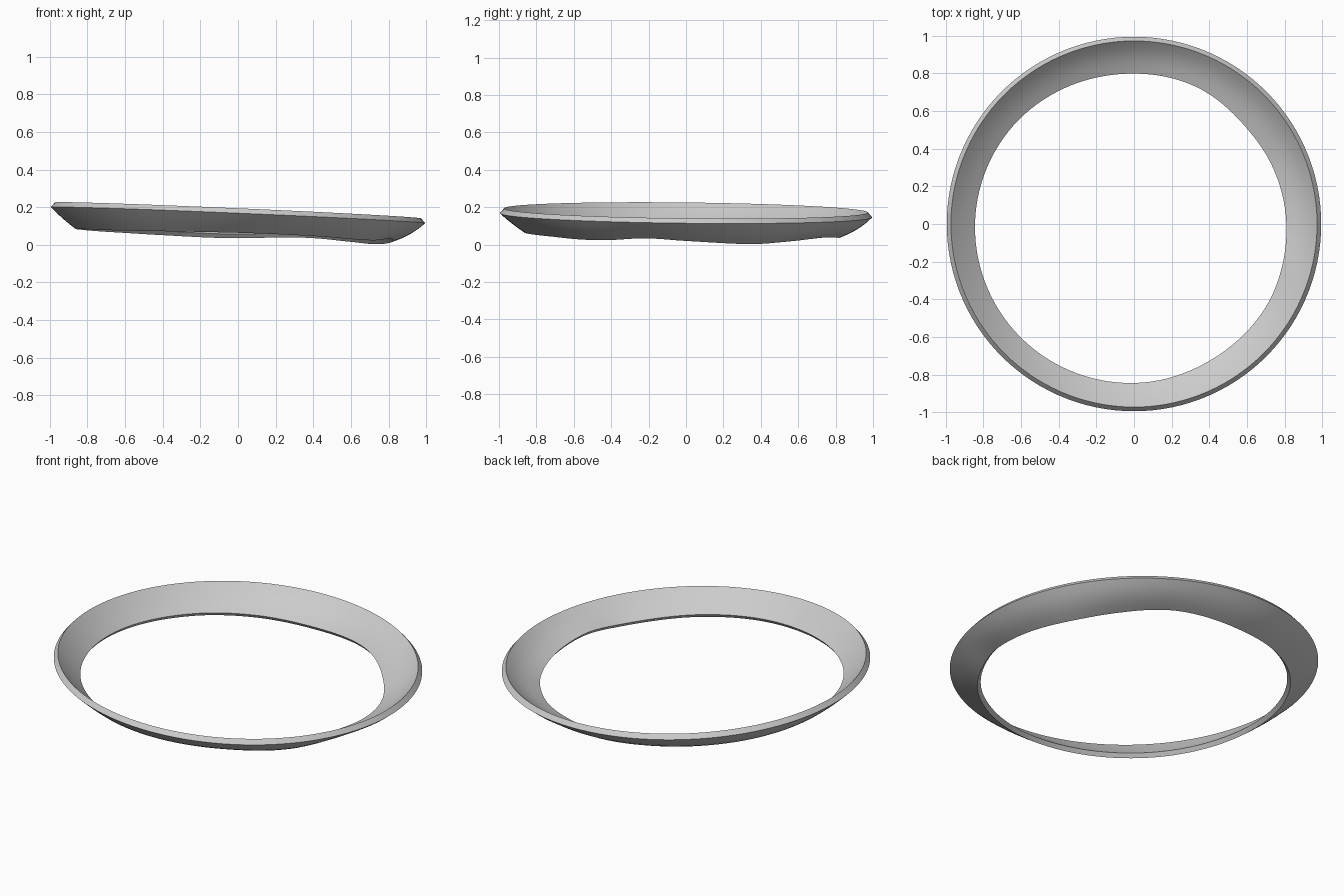
import bpy, bmesh, math

if "Cube" in bpy.data.objects:
    bpy.data.objects.remove(bpy.data.objects["Cube"])

SEG = 120
# Lower edge by angle: (degrees, inner radius, bottom height)
LOWER = [(0, .81, .02), (25, .795, .003), (42, .786, .016), (65, .80, .038),
         (95, .80, .036), (120, .813, .052), (140, .827, .066), (180, .845, .084),
         (225, .852, .076), (270, .845, .064), (300, .83, .045), (318, .828, .028),
         (330, .827, .024), (345, .818, .034)]


def lower_edge(deg):
    """Periodic smooth (Catmull-Rom style) interpolation of the lower edge."""
    n = len(LOWER)
    k = max(i for i in range(n) if LOWER[i][0] <= deg)
    pts = []
    for j in range(k - 1, k + 3):
        a, r, z = LOWER[j % n]
        pts.append((a + 360 * (j // n), r, z))
    p0, p1, p2, p3 = pts
    h = p2[0] - p1[0]
    t = (deg - p1[0]) / h
    out = []
    for c in (1, 2):
        m1 = (p2[c] - p0[c]) / (p2[0] - p0[0]) * h
        m2 = (p3[c] - p1[c]) / (p3[0] - p1[0]) * h
        out.append((2*t**3 - 3*t**2 + 1) * p1[c] + (t**3 - 2*t**2 + t) * m1
                   + (3*t**2 - 2*t**3) * p2[c] + (t**3 - t**2) * m2)
    return out


def section(deg):
    """Closed cross-section as (radius, height) points."""
    a = math.radians(deg)
    tilt = -.0425 * math.cos(a) - .011 * math.sin(a)
    r, z = lower_edge(deg)
    rim_out, rim_top = (.995, .157 + tilt), (.973, .183 + tilt)
    bottom, lip = (r + .018, z), (r, z + .022)
    bulge = max(0, (.85 - r)) * .22 + .002      # wider parts curve more

    def curve(p, q):
        res = []
        for t in (.25, .5, .75):
            b = bulge * 4 * t * (1 - t)
            res.append((p[0] + (q[0] - p[0]) * t + b * .7,
                        p[1] + (q[1] - p[1]) * t - b * .7))
        return res

    return ([rim_out] + curve(rim_out, bottom) + [bottom, lip]
            + curve(lip, rim_top) + [rim_top])


# Tilted dish-shaped ring with a wavy lower edge
bm = bmesh.new()
rings = []
for i in range(SEG):
    deg = 360 * i / SEG
    a = math.radians(deg)
    rings.append([bm.verts.new((r * math.cos(a), r * math.sin(a), z))
                  for r, z in section(deg)])
for i in range(SEG):
    A, B = rings[i], rings[(i + 1) % SEG]
    for j in range(len(A)):
        k = (j + 1) % len(A)
        bm.faces.new((A[j], A[k], B[k], B[j]))
bmesh.ops.recalc_face_normals(bm, faces=bm.faces)
mesh = bpy.data.meshes.new("ring")
bm.to_mesh(mesh)
bm.free()
ring = bpy.data.objects.new("ring", mesh)
bpy.context.collection.objects.link(ring)

grey = bpy.data.materials.new("light grey")
grey.diffuse_color = (.6, .6, .6, 1)
grey.use_nodes = True
grey.node_tree.nodes["Principled BSDF"].inputs["Base Color"].default_value = grey.diffuse_color
mesh.materials.append(grey)

bpy.context.view_layer.objects.active = ring
ring.select_set(True)
bpy.ops.object.shade_smooth_by_angle(angle=math.radians(30))
